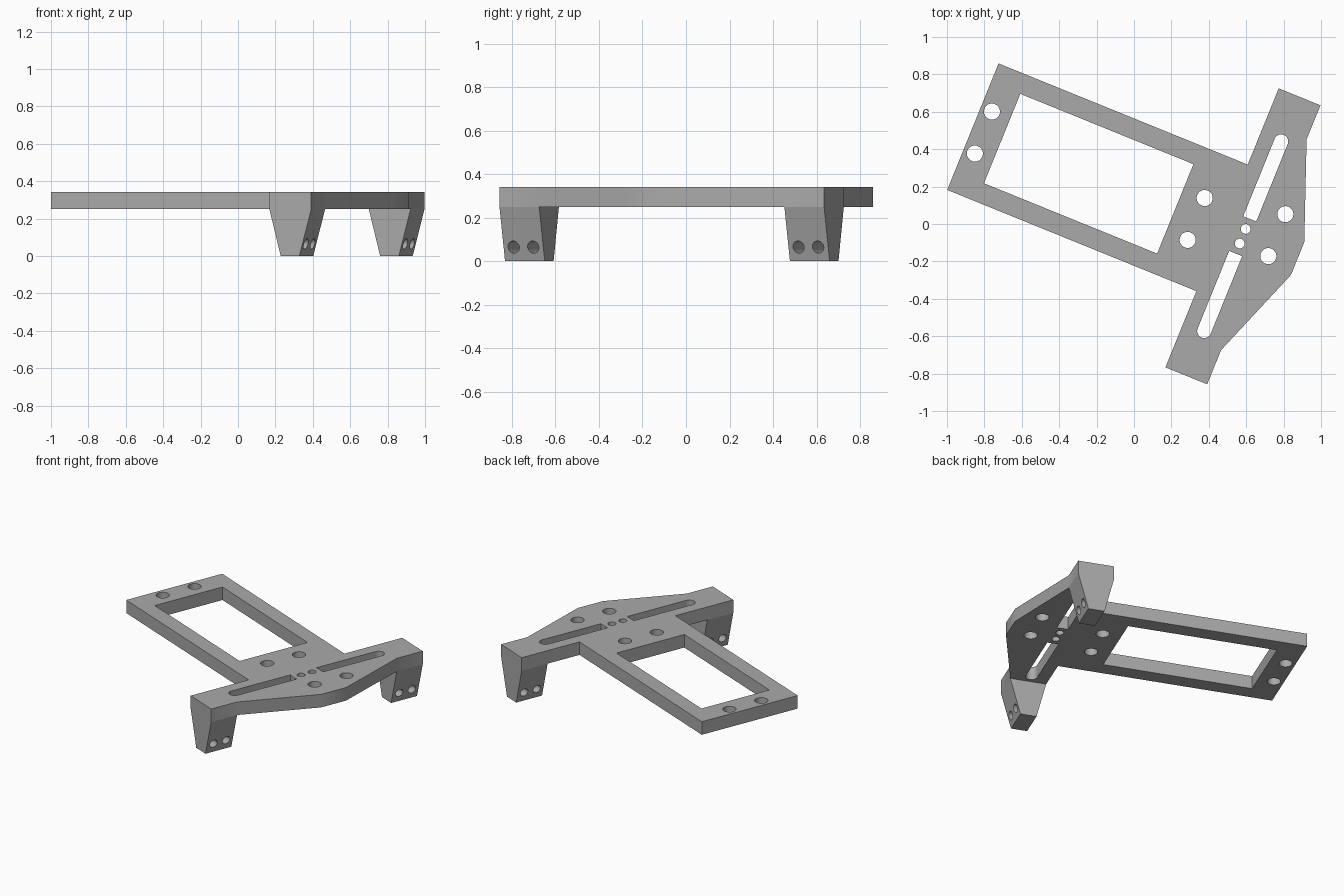
import bpy
import bmesh
from math import cos, sin, pi, radians
from mathutils import Matrix, Vector

if "Cube" in bpy.data.objects:
    bpy.data.objects.remove(bpy.data.objects["Cube"], do_unlink=True)

grey = bpy.data.materials.new("plain grey")
grey.use_nodes = True
colour = (0.4, 0.4, 0.4, 1)
grey.diffuse_color = colour
grey.node_tree.nodes["Principled BSDF"].inputs["Base Color"].default_value = colour

# The whole bracket is laid out symmetrically, then turned and shifted
TURN = Matrix.Rotation(radians(-22.1), 4, "Z") @ Matrix.Translation((0, 0.158, 0))
BOTTOM, TOP = 0.25, 0.342
SLOT = 0.563


def arc(x, y, r, start=0.0, end=2 * pi, n=32):
    full = end - start > 6.28
    steps = n if full else n - 1
    return [(x + r * cos(start + (end - start) * i / steps),
             y + r * sin(start + (end - start) * i / steps)) for i in range(n)]


def rect(x0, y0, x1, y1):
    return [(x0, y0), (x1, y0), (x1, y1), (x0, y1)]


def make(name, outlines, low, high, place):
    """Extrude outlines from low to high; place maps (a, b, height) to a point."""
    bm = bmesh.new()
    for pts in outlines:
        base = bm.faces.new([bm.verts.new(place(a, b, low)) for a, b in pts])
        out = bmesh.ops.extrude_face_region(bm, geom=[base])["geom"]
        step = Vector(place(0, 0, high)) - Vector(place(0, 0, low))
        bmesh.ops.translate(bm, vec=step,
                            verts=[v for v in out if isinstance(v, bmesh.types.BMVert)])
    bmesh.ops.recalc_face_normals(bm, faces=bm.faces)
    mesh = bpy.data.meshes.new(name)
    bm.to_mesh(mesh)
    bm.free()
    obj = bpy.data.objects.new(name, mesh)
    bpy.context.collection.objects.link(obj)
    obj.matrix_world = TURN
    mesh.materials.append(grey)
    return obj


def finish(obj, cutter):
    """Cut the openings, drop the cutter and shade."""
    cutter.hide_render = True
    mod = obj.modifiers.new("openings", "BOOLEAN")
    mod.operation, mod.solver, mod.object = "DIFFERENCE", "EXACT", cutter
    bpy.ops.object.select_all(action="DESELECT")
    bpy.context.view_layer.objects.active = obj
    obj.select_set(True)
    bpy.ops.object.modifier_apply(modifier=mod.name)
    bpy.data.objects.remove(cutter, do_unlink=True)
    bpy.ops.object.shade_smooth_by_angle()


def flat(a, b, h):
    return (a, b, h)


def upright(a, b, h):      # outline in x-z, extruded along y
    return (a, h, b)


def sideways(a, b, h):     # outline in y-z, extruded along x
    return (h, a, b)


# Mounting plate: one half outline, mirrored
half = [(0.88, 0.095), (0.88, 0.094 + 0.001), (0.685, 0.608), (0.685, 0.805),
        (0.444, 0.805), (0.444, 0.365), (-0.994, 0.365)]
half.pop(1)
outline = half + [(x, -y) for x, y in reversed(half)]
plate = make("mounting_plate", [outline], BOTTOM, TOP, flat)

# Window, slots, screw holes and small centre holes
w = 0.0375
openings = [rect(-0.825, -0.258, 0.174, 0.258)]
for s in (1, -1):
    slot = [(SLOT + w, 0.1)] + arc(SLOT, 0.547, w, 0, pi, 16) + [(SLOT - w, 0.1)]
    openings.append([(x, s * y) for x, y in slot])
    openings.append(arc(SLOT, s * 0.042, 0.026))
    for x, shift in ((-0.93, -0.008), (0.298, -0.008), (0.73, 0.074)):
        openings.append(arc(x, shift + s * 0.121, 0.043))
finish(plate, make("plate_cutter", openings, BOTTOM - 0.1, TOP + 0.1, flat))

# Tapered legs with two cross holes each
taper = [(0.509, 0), (0.617, 0), (0.685, BOTTOM), (0.444, BOTTOM)]
for name, s in (("back_leg", 1), ("front_leg", -1)):
    leg = make(name, [taper], s * 0.608, s * 0.805, upright)
    holes = [arc(s * (0.7065 + d), 0.065, 0.028) for d in (-0.0485, 0.0485)]
    finish(leg, make("leg_cutter", holes, 0.3, 0.9, sideways))
